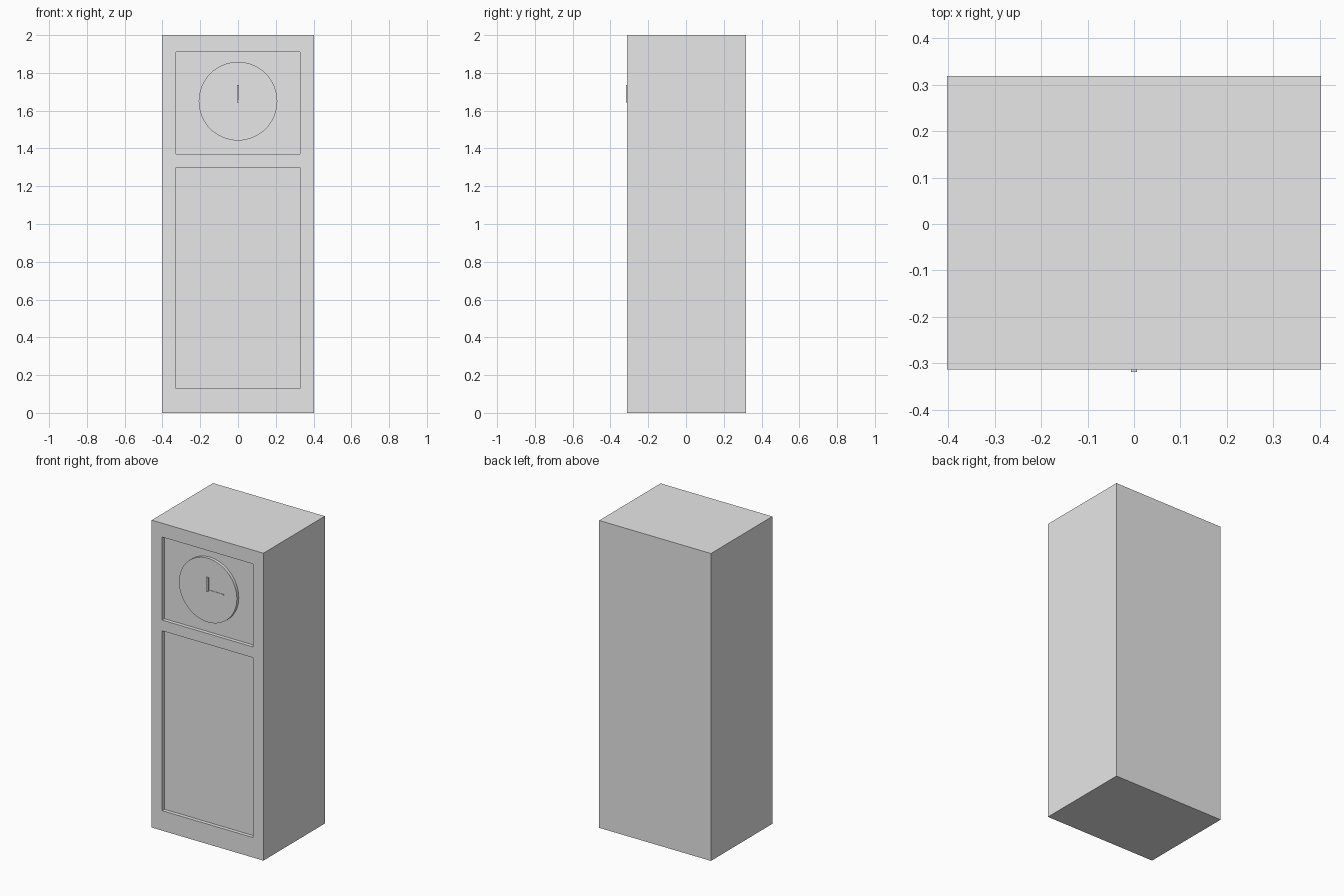
import bpy, bmesh
from math import radians
from mathutils import Vector

cube = bpy.data.objects.get("Cube")
if cube:
    bpy.data.objects.remove(cube, do_unlink=True)

WIDTH, HEIGHT = 0.804, 2.0
FRONT, BACK = -0.313, 0.318
RECESS = 0.024
PANEL_X = 0.327
PANELS = [(0.13, 1.30), (1.37, 1.91)]       # bottom and top of each recess
DIAL_Z, DIAL_R, DIAL_FACE = 1.65, 0.208, FRONT + 0.004

grey = bpy.data.materials.new("plain grey")
grey.use_nodes = True
grey.diffuse_color = (0.8, 0.8, 0.8, 1)
grey.node_tree.nodes["Principled BSDF"].inputs["Base Color"].default_value = (0.8, 0.8, 0.8, 1)


def finish(name, bm):
    mesh = bpy.data.meshes.new(name)
    bm.to_mesh(mesh)
    bm.free()
    mesh.materials.append(grey)
    obj = bpy.data.objects.new(name, mesh)
    bpy.context.collection.objects.link(obj)
    return obj


def box_mesh(low, high):
    low, high = Vector(low), Vector(high)
    bm = bmesh.new()
    bmesh.ops.create_cube(bm, size=1)
    bmesh.ops.scale(bm, vec=high - low, verts=bm.verts)
    bmesh.ops.translate(bm, vec=(low + high) / 2, verts=bm.verts)
    return bm


# Cabinet: box with two recessed front panels
bm = box_mesh((-WIDTH / 2, FRONT, 0), (WIDTH / 2, BACK, HEIGHT))
cuts = [((x, 0, 0), (1, 0, 0)) for x in (-PANEL_X, PANEL_X)]
cuts += [((0, 0, z), (0, 0, 1)) for panel in PANELS for z in panel]
for point, normal in cuts:
    bmesh.ops.bisect_plane(bm, geom=bm.verts[:] + bm.edges[:] + bm.faces[:],
                           plane_co=point, plane_no=normal)
bm.normal_update()


def is_panel(face):
    c = face.calc_center_median()
    return (face.normal.y < -0.9 and abs(c.x) < PANEL_X
            and any(low < c.z < high for low, high in PANELS))


pushed = bmesh.ops.extrude_discrete_faces(bm, faces=[f for f in bm.faces if is_panel(f)])["faces"]
bmesh.ops.translate(bm, vec=(0, RECESS, 0), verts=list({v for f in pushed for v in f.verts}))
bmesh.ops.recalc_face_normals(bm, faces=bm.faces)
bmesh.ops.dissolve_limit(bm, angle_limit=radians(1), verts=bm.verts, edges=bm.edges)
finish("cabinet", bm)

# Round dial standing on the upper panel
dial_back = FRONT + RECESS
bpy.ops.mesh.primitive_cylinder_add(
    vertices=64, radius=DIAL_R, depth=dial_back - DIAL_FACE,
    location=(0, (dial_back + DIAL_FACE) / 2, DIAL_Z), rotation=(radians(90), 0, 0))
dial = bpy.context.object
dial.name = "dial"
dial.data.materials.append(grey)
bpy.ops.object.shade_smooth_by_angle(angle=radians(30))

# Hands: one upright, one pointing to +x
finish("upright_hand", box_mesh((-0.006, -0.318, DIAL_Z - 0.006),
                                (0.006, DIAL_FACE, DIAL_Z + 0.085)))
finish("level_hand", box_mesh((0, FRONT + 0.001, DIAL_Z - 0.004),
                              (0.115, DIAL_FACE, DIAL_Z + 0.004)))
